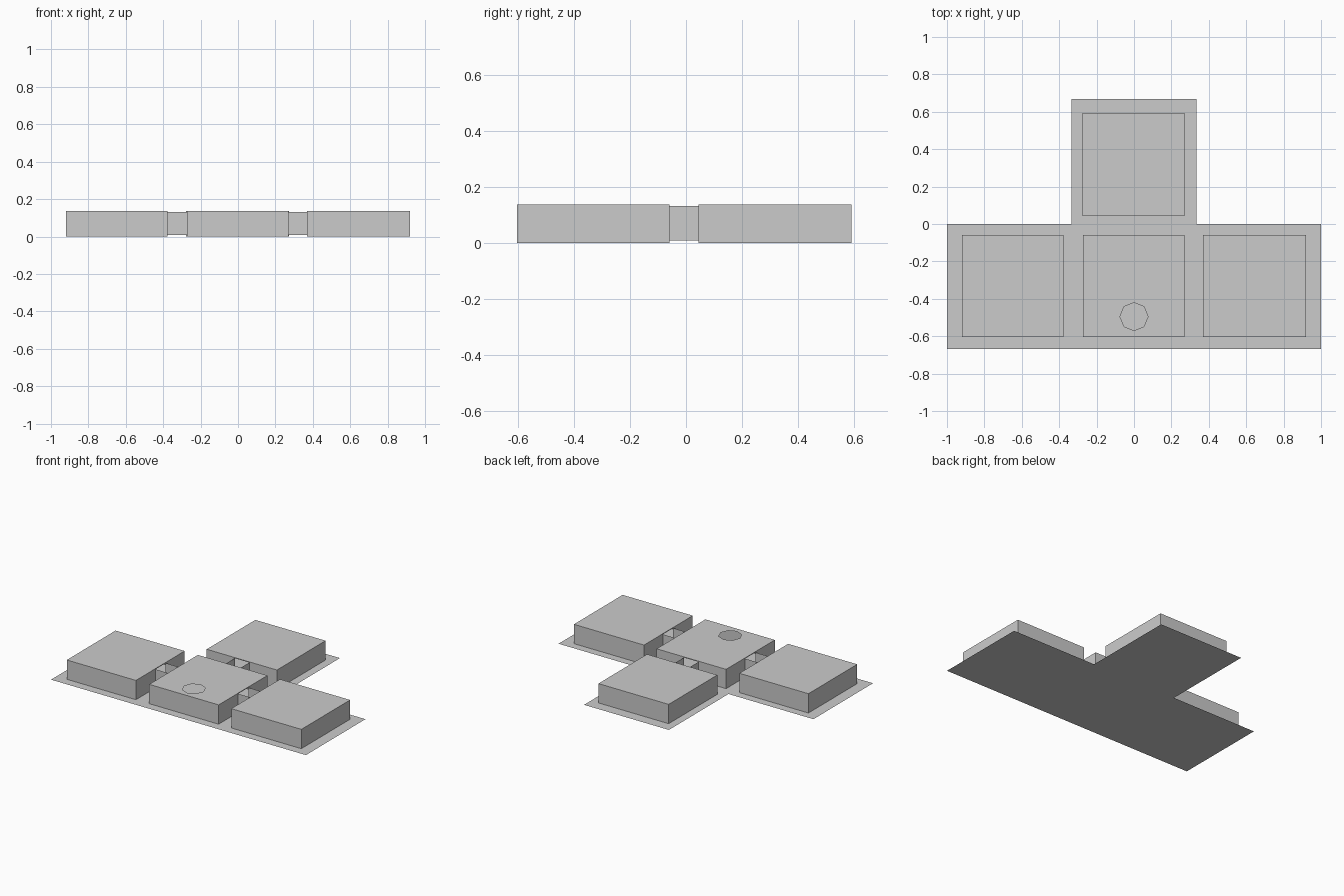
import bpy, bmesh, math

if "Cube" in bpy.data.objects:
    bpy.data.objects.remove(bpy.data.objects["Cube"])

H = 0.137            # room height
Z0, Z1 = 0.008, 0.132  # doorway bottom and top


def finish(name, bm):
    bmesh.ops.remove_doubles(bm, verts=bm.verts, dist=1e-5)
    me = bpy.data.meshes.new(name)
    bm.to_mesh(me)
    bm.free()
    ob = bpy.data.objects.new(name, me)
    bpy.context.collection.objects.link(ob)
    return ob


def face(bm, pts):
    bm.faces.new([bm.verts.new(p) for p in pts])


def panel(bm, a, b, z0=0.0, z1=H):
    # upright rectangle between two plan points
    face(bm, [(*a, z0), (*b, z0), (*b, z1), (*a, z1)])


def wall(bm, a, b, door=None):
    # wall with an optional doorway given as two plan points along it
    if door is None:
        panel(bm, a, b)
        return
    c, d = door
    panel(bm, a, c)
    panel(bm, c, d, 0, Z0)
    panel(bm, c, d, Z1, H)
    panel(bm, d, b)


def room(name, x0, x1, y0, y1, doors={}, hatch=None):
    bm = bmesh.new()
    corners = [(x0, y0), (x1, y0), (x1, y1), (x0, y1)]
    for i, side in enumerate(("front", "right", "back", "left")):
        wall(bm, corners[i], corners[(i + 1) % 4], doors.get(side))
    if hatch is None:
        face(bm, [(*c, H) for c in corners])
    else:
        # roof with an eight-sided opening
        cx, cy, r = hatch
        ring = [(cx + r * math.cos(i * math.pi / 4),
                 cy + r * math.sin(i * math.pi / 4)) for i in range(8)]
        edges = []
        for loop in (corners, ring):
            vs = [bm.verts.new((*p, H)) for p in loop]
            edges += [bm.edges.new((vs[i - 1], vs[i])) for i in range(len(vs))]
        bmesh.ops.triangle_fill(bm, edges=edges, use_beauty=True, normal=(0, 0, 1))
    finish(name, bm)


def passage(name, pairs):
    # two facing walls, open on top
    bm = bmesh.new()
    for a, b in pairs:
        panel(bm, a, b, Z0, Z1)
    finish(name, bm)


# T-shaped floor
bm = bmesh.new()
t = [(-1, -.667), (1, -.667), (1, 0), (.333, 0), (.333, .667),
     (-.333, .667), (-.333, 0), (-1, 0)]
face(bm, [(*p, 0) for p in t])
finish("floor", bm)

# rooms
YF, YB = -.604, -.058      # front row depth range
DA, DB = -.385, -.27       # side doorway range
DX = .057                  # back doorway half width
XL, CL, CR, XR = -.378, -.274, .271, .37

room("left_room", -.92, XL, YF, YB, {"right": ((XL, DA), (XL, DB))})
room("right_room", XR, .92, YF, YB, {"left": ((XR, DB), (XR, DA))})
room("centre_room", CL, CR, YF, YB,
     {"right": ((CR, DA), (CR, DB)), "left": ((CL, DB), (CL, DA)),
      "back": ((DX, YB), (-DX, YB))}, hatch=(0, -.495, .075))
room("back_room", -.277, .274, .045, .59, {"front": ((-DX, .045), (DX, .045))})

# connecting passages
passage("left_passage", [((XL, y), (CL, y)) for y in (DA, DB)])
passage("right_passage", [((CR, y), (XR, y)) for y in (DA, DB)])
passage("back_passage", [((x, YB), (x, .045)) for x in (-DX, DX)])
